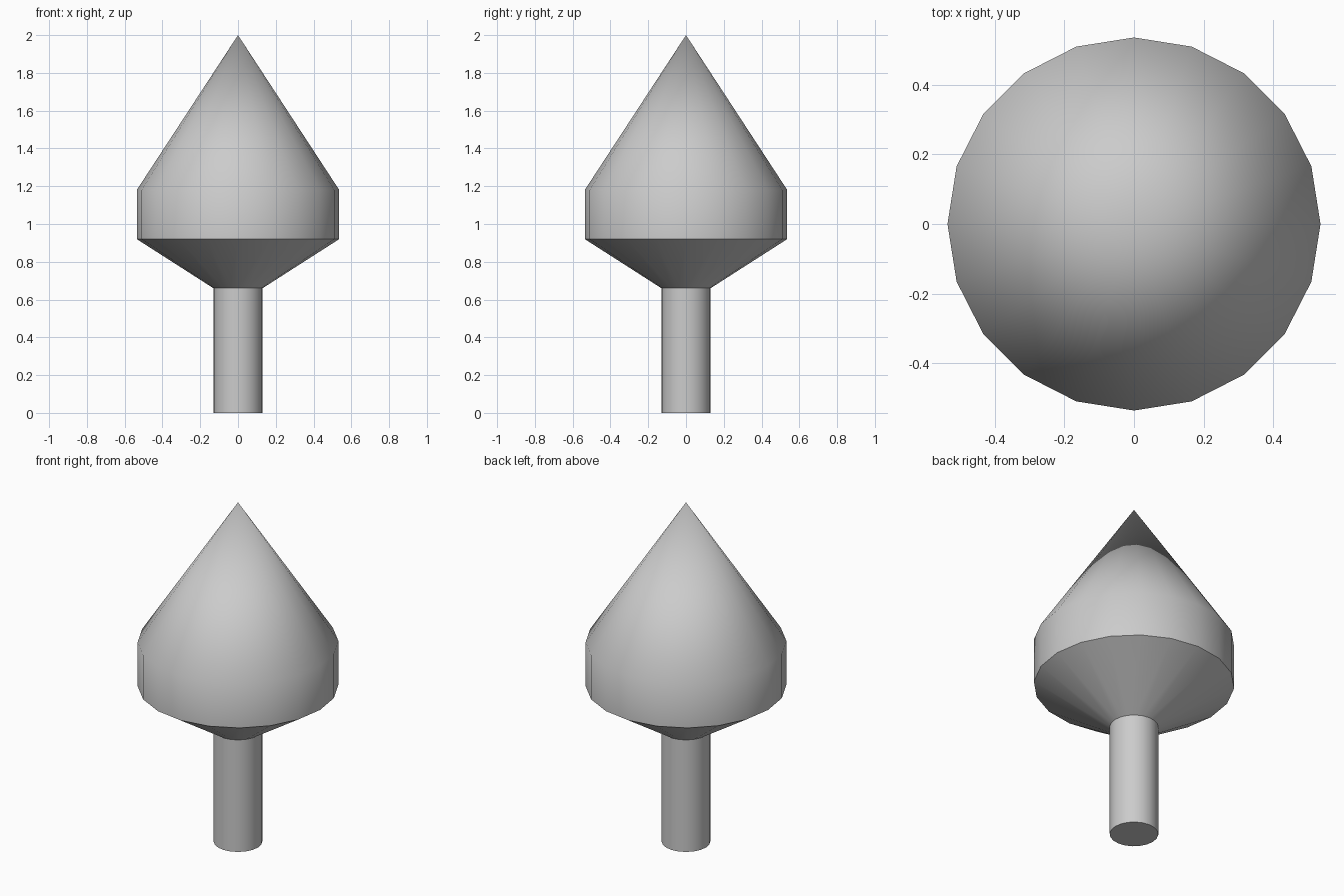
import bpy, bmesh
from math import cos, sin, tau, radians

if "Cube" in bpy.data.objects:
    bpy.data.objects.remove(bpy.data.objects["Cube"])

SIDES = 20


def lathe(name, profile, cap_bottom=False):
    """Revolve (radius, z) points around z; radius 0 makes a tip."""
    bm = bmesh.new()
    rings = []
    for r, z in profile:
        n = SIDES if r > 0 else 1
        rings.append([bm.verts.new((r * cos(tau * i / SIDES), r * sin(tau * i / SIDES), z))
                      for i in range(n)])
    for low, high in zip(rings, rings[1:]):
        for i in range(SIDES):
            j = (i + 1) % SIDES
            if len(high) == 1:
                bm.faces.new((low[i], low[j], high[0]))
            else:
                bm.faces.new((low[i], low[j], high[j], high[i]))
    if cap_bottom:
        bm.faces.new(rings[0][::-1])
    mesh = bpy.data.meshes.new(name)
    bm.to_mesh(mesh)
    bm.free()
    obj = bpy.data.objects.new(name, mesh)
    bpy.context.collection.objects.link(obj)
    bpy.ops.object.select_all(action='DESELECT')
    obj.select_set(True)
    bpy.context.view_layer.objects.active = obj
    bpy.ops.object.shade_smooth_by_angle(angle=radians(40))
    return obj


# Straight stem standing on the ground
lathe("stem", [(0.13, 0), (0.13, 0.66)], cap_bottom=True)

# Pointed head: flared underside, upright band, cone tip
lathe("head", [(0.13, 0.66), (0.536, 0.92), (0.536, 1.18), (0, 2)])
